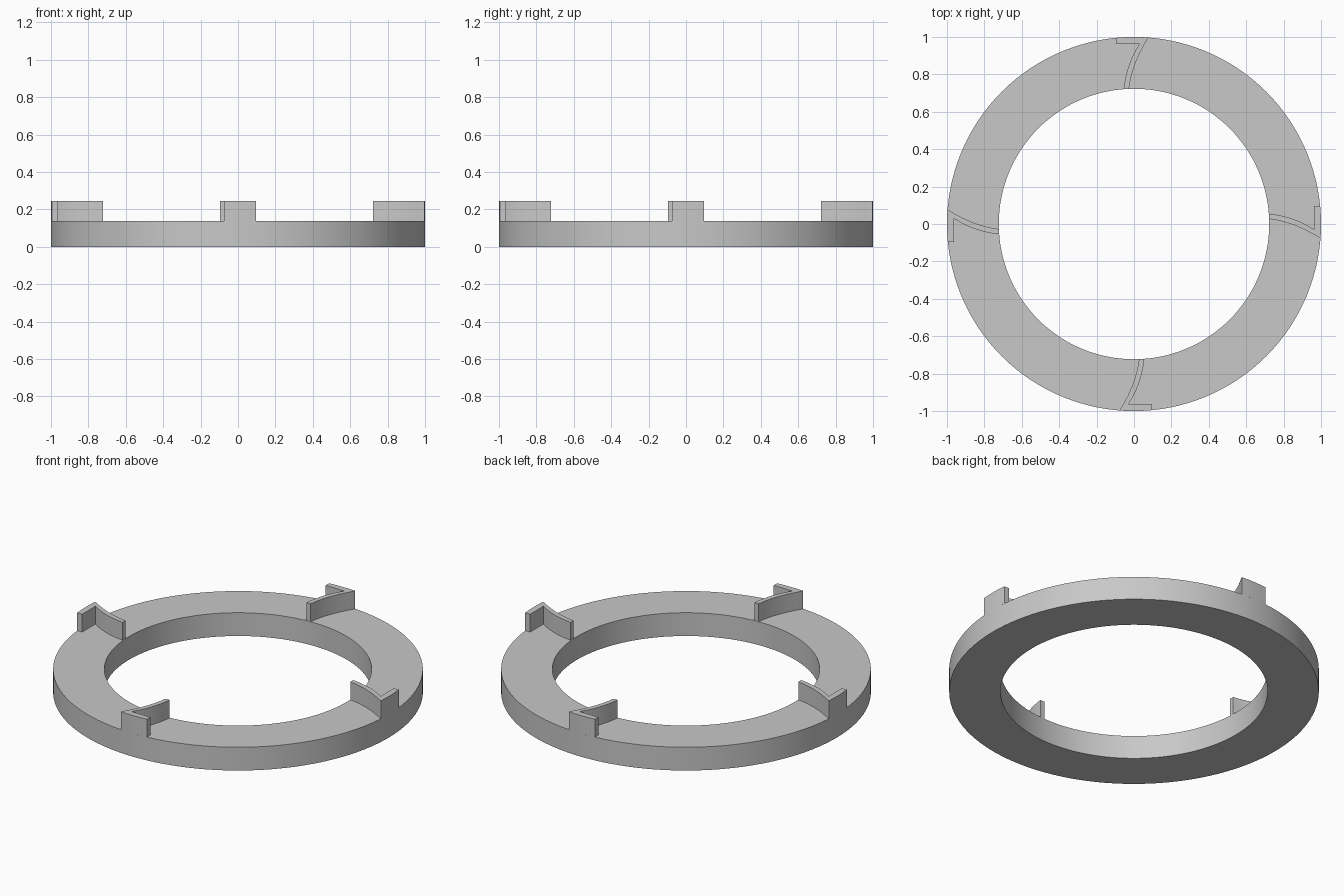
import bpy, bmesh, math
from mathutils import Matrix

cube = bpy.data.objects.get("Cube")
if cube:
    bpy.data.objects.remove(cube, do_unlink=True)

OUTER, INNER = 1.0, 0.723
RING_TOP, VANE_TOP = 0.139, 0.246
SEGMENTS = 128

grey = bpy.data.materials.new("plain grey")
grey.use_nodes = True
colour = (0.58, 0.58, 0.58, 1)
grey.diffuse_color = colour
grey.node_tree.nodes["Principled BSDF"].inputs["Base Color"].default_value = colour


def finish(bm, name):
    bmesh.ops.recalc_face_normals(bm, faces=bm.faces)
    mesh = bpy.data.meshes.new(name)
    bm.to_mesh(mesh)
    bm.free()
    mesh.materials.append(grey)
    obj = bpy.data.objects.new(name, mesh)
    bpy.context.collection.objects.link(obj)
    bpy.ops.object.select_all(action="DESELECT")
    obj.select_set(True)
    bpy.context.view_layer.objects.active = obj
    bpy.ops.object.shade_smooth_by_angle(angle=math.radians(25))
    return obj


def bezier(a, b, c, steps=8):
    """Points along a quadratic curve from a to c."""
    pts = []
    for i in range(steps + 1):
        t = i / steps
        pts.append(tuple((1 - t) ** 2 * p + 2 * t * (1 - t) * q + t * t * r
                         for p, q, r in zip(a, b, c)))
    return pts


# Flat ring: a rectangular section spun round the z axis
bm = bmesh.new()
section = [(INNER, 0), (OUTER, 0), (OUTER, RING_TOP), (INNER, RING_TOP)]
verts = [bm.verts.new((r, 0, z)) for r, z in section]
edges = [bm.edges.new((verts[i], verts[(i + 1) % 4])) for i in range(4)]
bmesh.ops.spin(bm, geom=verts + edges, axis=(0, 0, 1), cent=(0, 0, 0),
               angle=math.tau, steps=SEGMENTS, use_duplicate=False)
bmesh.ops.remove_doubles(bm, verts=bm.verts, dist=0.0001)
finish(bm, "base_ring")

# Vane outline: rim foot, then a thin curved blade running to the inner edge
rim = [(x, -math.sqrt(OUTER ** 2 - x * x)) for x in (-0.075, -0.03, 0.0, 0.05, 0.095)]
outline = rim + [(0.095, -0.963)]
outline += bezier((-0.03, -0.963), (0.04, -0.86), (0.055, -INNER))
outline += bezier((0.027, -INNER), (0.012, -0.85), (-0.07, -0.985))


# Four vanes, a quarter turn apart
for k, side in enumerate(("front", "left", "back", "right")):
    bm = bmesh.new()
    face = bm.faces.new([bm.verts.new((x, y, RING_TOP)) for x, y in outline])
    up = bmesh.ops.extrude_face_region(bm, geom=[face], use_keep_orig=True)
    top = [g for g in up["geom"] if isinstance(g, bmesh.types.BMVert)]
    bmesh.ops.translate(bm, verts=top, vec=(0, 0, VANE_TOP - RING_TOP))
    bmesh.ops.rotate(bm, verts=bm.verts, cent=(0, 0, 0),
                     matrix=Matrix.Rotation(k * math.pi / 2, 3, "Z"))
    finish(bm, side + "_vane")
